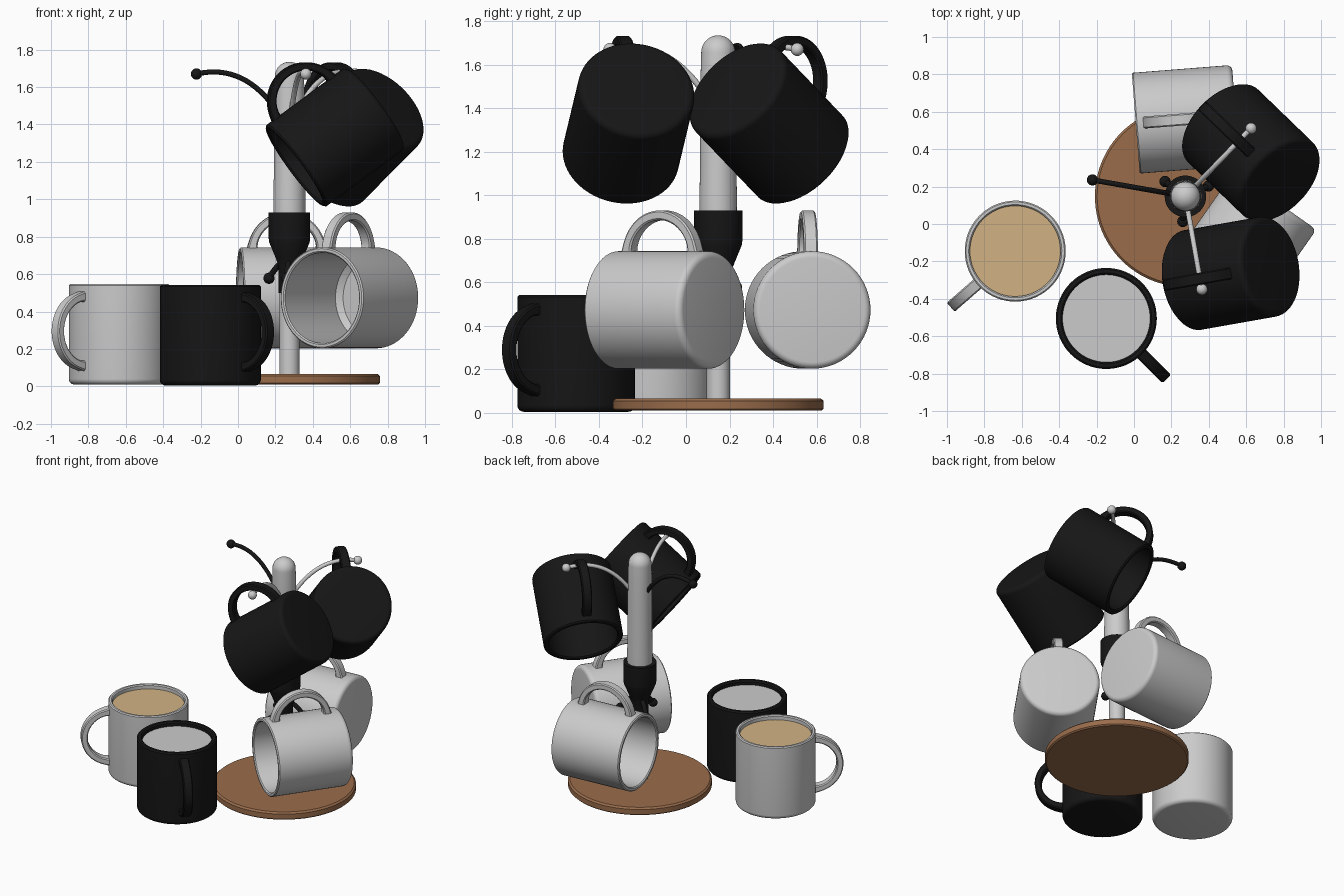
import bpy, bmesh
from math import sin, cos, pi, radians
from mathutils import Vector, Matrix

if "Cube" in bpy.data.objects:
    bpy.data.objects.remove(bpy.data.objects["Cube"])


def material(name, rgb):
    m = bpy.data.materials.new(name)
    m.diffuse_color = (*rgb, 1)
    m.use_nodes = True
    m.node_tree.nodes["Principled BSDF"].inputs["Base Color"].default_value = m.diffuse_color
    return m


BLACK = material("black", (0.008, 0.008, 0.008))
WOOD = material("wood", (0.32, 0.15, 0.07))
COFFEE = material("coffee", (0.64, 0.45, 0.23))


def finish(name, bm, mat=None, matrix=None, angle=35):
    bmesh.ops.remove_doubles(bm, verts=bm.verts, dist=1e-5)
    bmesh.ops.recalc_face_normals(bm, faces=bm.faces)
    me = bpy.data.meshes.new(name)
    bm.to_mesh(me)
    bm.free()
    ob = bpy.data.objects.new(name, me)
    bpy.context.collection.objects.link(ob)
    if mat:
        me.materials.append(mat)
    if matrix:
        ob.matrix_world = matrix
    bpy.ops.object.select_all(action='DESELECT')
    ob.select_set(True)
    bpy.context.view_layer.objects.active = ob
    bpy.ops.object.shade_smooth_by_angle(angle=radians(angle))
    return ob


def lathe(name, profile, mat=None, matrix=None, steps=64):
    """Spin a (radius, height) profile about z."""
    bm = bmesh.new()
    vs = [bm.verts.new((r, 0, z)) for r, z in profile]
    es = [bm.edges.new(p) for p in zip(vs, vs[1:])]
    bmesh.ops.spin(bm, geom=vs + es, axis=(0, 0, 1), cent=(0, 0, 0),
                   angle=2 * pi, steps=steps, use_duplicate=False)
    return finish(name, bm, mat, matrix)


def sweep(name, path, section, mat=None, matrix=None, flare=None):
    """Sweep a (side, normal) section along a path in the local xz plane."""
    bm = bmesh.new()
    pts = [Vector((x, 0, z)) for x, z in path]
    rings = []
    for i, p in enumerate(pts):
        t = (pts[min(i + 1, len(pts) - 1)] - pts[max(i - 1, 0)]).normalized()
        n = Vector((-t.z, 0, t.x))
        k = flare(i / (len(pts) - 1)) if flare else 1
        rings.append([bm.verts.new(p + Vector((0, a, 0)) + n * b * k) for a, b in section])
    m = len(section)
    for r0, r1 in zip(rings, rings[1:]):
        for j in range(m):
            bm.faces.new((r0[j], r0[(j + 1) % m], r1[(j + 1) % m], r1[j]))
    bm.faces.new(rings[0])
    bm.faces.new(rings[-1])
    return finish(name, bm, mat, matrix)


def ball(name, loc, r, mat=None):
    bm = bmesh.new()
    bmesh.ops.create_uvsphere(bm, u_segments=24, v_segments=16, radius=r)
    return finish(name, bm, mat, Matrix.Translation(loc))


def bezier(p0, p1, p2, n=16):
    return [tuple((1 - t) ** 2 * a + 2 * t * (1 - t) * b + t * t * c
                  for a, b, c in zip(p0, p1, p2)) for t in (i / n for i in range(n + 1))]


def disc_section(r, n=14):
    return [(r * cos(2 * pi * i / n), r * sin(2 * pi * i / n)) for i in range(n)]


# ---- mugs: local z runs from base to mouth, handle on local +x
R, H = 0.27, 0.537


def mug(name, matrix, mat=None, wall=0.028, drink=None):
    e = 0.03
    corner = [(R - e + e * sin(a), e - e * cos(a)) for a in (i * pi / 12 for i in range(7))]
    ri = R - wall
    w = wall / 4
    lathe(name + "_body", [(0, 0)] + corner +
          [(R, H - w), (R - w, H), (ri + w, H), (ri, H - w), (ri, 0.06), (ri - 0.03, 0.032), (0, 0.032)],
          mat, matrix)
    arc = [(0.25 + 0.185 * cos(a), 0.285 + 0.185 * sin(a))
           for a in (-pi / 2 + pi * i / 32 for i in range(33))]
    a, b, c = 0.032, 0.022, 0.007
    sec = [(a, b - c), (a - c, b), (c - a, b), (-a, b - c), (-a, c - b), (c - a, -b), (a - c, -b), (a, c - b)]
    sweep(name + "_handle", arc, sec, mat, matrix, lambda t: 1 + 0.5 * abs(2 * t - 1) ** 12)
    if drink is not None:
        lathe(name + "_drink", [(0, 0.505), (ri + 0.002, 0.505)], drink or None, matrix)


def standing(x, y, z, angle):
    return Matrix.Translation((x, y, z)) @ Matrix.Rotation(radians(angle), 4, 'Z')


def hanging(centre, heading, tilt):
    """Base points along heading, raised by tilt; handle is uppermost."""
    h, t = radians(heading), radians(tilt)
    base = Vector((cos(h) * cos(t), sin(h) * cos(t), sin(t)))
    grip = Vector((-cos(h) * sin(t), -sin(h) * sin(t), cos(t)))
    rot = Matrix((grip, (-base).cross(grip), -base)).transposed().to_4x4()
    return Matrix.Translation(Vector(centre) + base * H / 2) @ rot


mug("white_mug_standing", standing(-0.635, -0.145, 0.01, 221), None, 0.028, COFFEE)
mug("black_mug_standing", standing(-0.148, -0.505, 0.005, 315), BLACK, 0.036, False)
mug("white_mug_front", hanging((0.6, -0.095, 0.473), 55, 0))
mug("white_mug_back", hanging((0.277, 0.56, 0.473), 4.5, 0))
mug("black_mug_front", hanging((0.52, -0.263, 1.333), 10, 36), BLACK, 0.036)
mug("black_mug_back", hanging((0.628, 0.378, 1.333), 316, 36), BLACK, 0.036)

# ---- stand
AX, AY = 0.275, 0.148
stand = Matrix.Translation((AX, AY, 0))
lathe("base", [(0, 0.01), (0.475, 0.01), (0.484, 0.018), (0.484, 0.055), (0.472, 0.066), (0, 0.066)],
      WOOD, stand, 96)
lathe("lower_post", [(0, 0.06), (0.054, 0.06), (0.054, 0.7), (0, 0.7)], None, stand, 40)
lathe("collar", [(0, 0.5), (0.058, 0.5), (0.06, 0.65), (0.075, 0.69), (0.108, 0.77), (0.111, 0.79),
                 (0.111, 0.93), (0, 0.93)], BLACK, stand, 48)
dome = [(0.078 * cos(a), 1.657 + 0.078 * sin(a)) for a in (i * pi / 20 for i in range(10))]
lathe("upper_post", [(0, 0.9), (0.085, 0.9), (0.086, 1.0), (0.083, 1.15), (0.083, 1.35), (0.081, 1.55)]
      + dome + [(0, 1.735)], None, stand, 40)

# ---- curved arms at the top and short pegs below
arm_path = bezier((0.06, 1.46), (0.24, 1.73), (0.505, 1.67))
peg_path = bezier((0.03, 0.68), (0.09, 0.64), (0.135, 0.578), 8)
arms = [("arm_left", 170, BLACK), ("arm_back", 46, None), ("arm_front", 280, None)]
pegs = [("peg_left", 144, BLACK), ("peg_front", 264, BLACK), ("peg_right", 24, BLACK)]
for group, path, r in ((arms, arm_path, 0.014), (pegs, peg_path, 0.016)):
    for name, deg, mat in group:
        m = stand @ Matrix.Rotation(radians(deg), 4, 'Z')
        sweep(name, path, disc_section(r), mat, m)
        ball(name + "_knob", m @ Vector((path[-1][0], 0, path[-1][1])), 0.03, mat)
